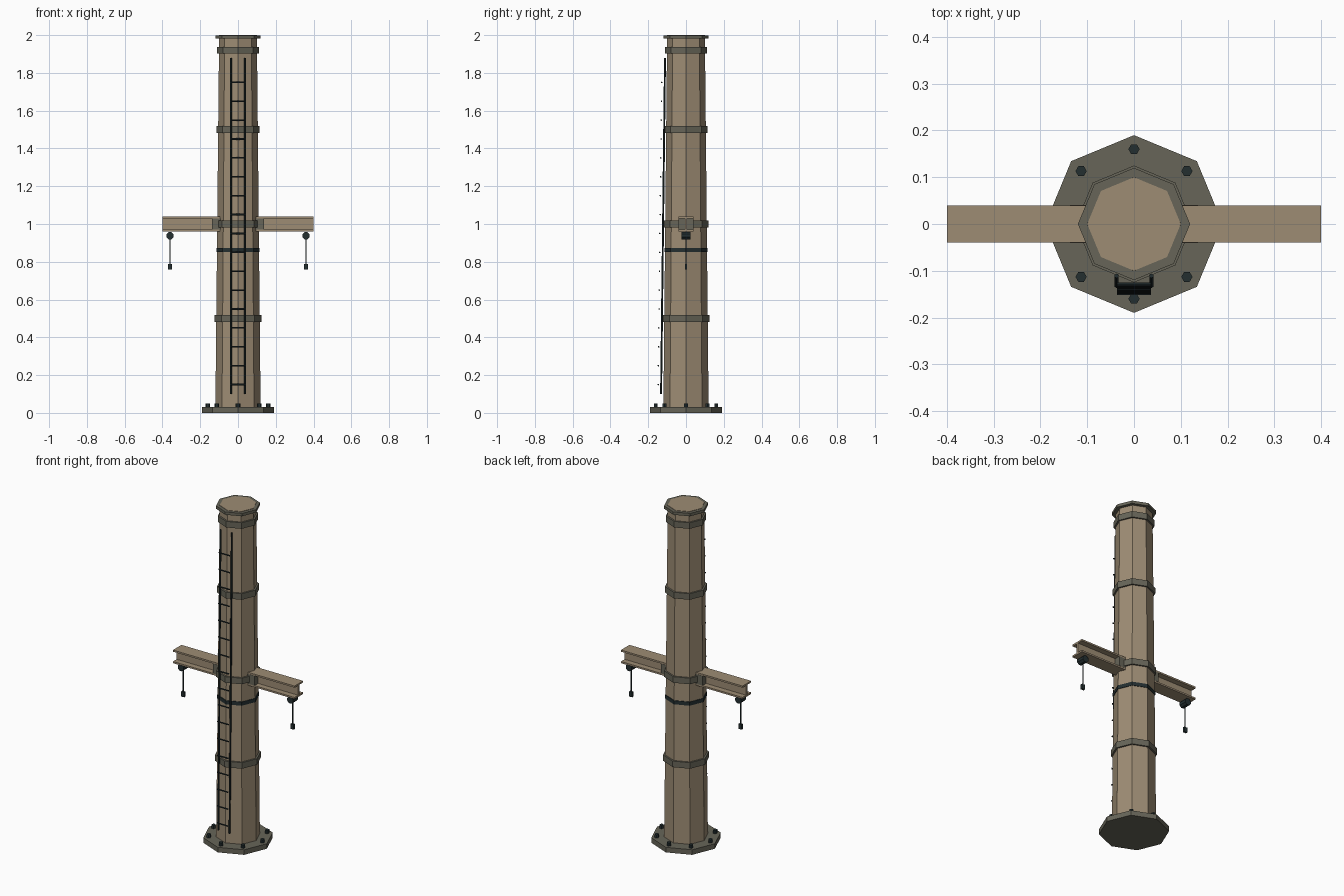
import bpy, bmesh, math
from mathutils import Vector, Matrix

cube = bpy.data.objects.get("Cube")
if cube:
    bpy.data.objects.remove(cube)


def material(name, rgb):
    m = bpy.data.materials.new(name)
    m.use_nodes = True
    m.diffuse_color = (*rgb, 1)
    bsdf = m.node_tree.nodes["Principled BSDF"]
    bsdf.inputs["Base Color"].default_value = (*rgb, 1)
    bsdf.inputs["Roughness"].default_value = 0.8
    return m


TAN = material("tan paint", (0.34, 0.265, 0.175))
GREY = material("olive grey steel", (0.135, 0.13, 0.098))
DARK = material("dark steel", (0.017, 0.028, 0.03))


def finish(name, bm, mat):
    mesh = bpy.data.meshes.new(name)
    bm.to_mesh(mesh)
    bm.free()
    mesh.materials.append(mat)
    obj = bpy.data.objects.new(name, mesh)
    bpy.context.collection.objects.link(obj)
    return obj


def rod(name, a, b, r1, r2, sides, mat, turn=0.0):
    """Flat-sided cylinder or cone from point a to point b."""
    a, b = Vector(a), Vector(b)
    d = b - a
    if d.x == 0 and d.y == 0:
        rot = Matrix.Identity(4)
    else:
        rot = d.to_track_quat("Z", "Y").to_matrix().to_4x4()
    bm = bmesh.new()
    bmesh.ops.create_cone(
        bm, cap_ends=True, segments=sides, radius1=r1, radius2=r2, depth=d.length,
        matrix=Matrix.Translation((a + b) / 2) @ rot @ Matrix.Rotation(turn, 4, "Z"))
    return finish(name, bm, mat)


def box(name, center, size, mat):
    bm = bmesh.new()
    bmesh.ops.create_cube(
        bm, size=1, matrix=Matrix.Translation(center) @ Matrix.Diagonal((*size, 1)))
    return finish(name, bm, mat)


def i_beam(name, x0, x1, z, width, height, flange, web, mat):
    """I-section extruded along x."""
    w, h, t = width / 2, height / 2, web / 2
    quarter = [(w, h), (w, h - flange), (t, h - flange)]
    right = quarter + [(y, -k) for y, k in reversed(quarter)]
    section = right + [(-y, k) for y, k in reversed(right)]
    bm = bmesh.new()
    face = bm.faces.new([bm.verts.new((x0, y, z + k)) for y, k in section])
    grown = bmesh.ops.extrude_face_region(bm, geom=[face])
    verts = [v for v in grown["geom"] if isinstance(v, bmesh.types.BMVert)]
    bmesh.ops.translate(bm, verts=verts, vec=(x1 - x0, 0, 0))
    bmesh.ops.recalc_face_normals(bm, faces=bm.faces)
    return finish(name, bm, mat)


def column_radius(z):
    return 0.12 - 0.01 * z


# Tapered octagonal column
rod("column", (0, 0, 0.001), (0, 0, 2), 0.12, 0.10, 8, TAN)

# Base plate with hex bolts
rod("base_plate", (0, 0, 0), (0, 0, 0.03), 0.19, 0.19, 8, GREY)
for i in range(8):
    a = i * math.pi / 4
    x, y = 0.16 * math.cos(a), 0.16 * math.sin(a)
    rod(f"base_bolt_{i + 1}", (x, y, 0.03), (x, y, 0.05), 0.012, 0.012, 6, DARK, math.pi / 2)

# Collars, cap and dark band
for i, z in enumerate((0.5, 1.0, 1.5, 1.92)):
    r = column_radius(z) + 0.01
    rod(f"collar_{i + 1}", (0, 0, z - 0.018), (0, 0, z + 0.018), r, r, 8, GREY)
rod("cap_rim", (0, 0, 1.981), (0, 0, 1.998), 0.12, 0.12, 8, GREY)
rod("dark_band", (0, 0, 0.852), (0, 0, 0.874), 0.115, 0.115, 8, DARK)

# Side arms with brackets and hoists
for side, s in (("left", 1), ("right", -1)):
    i_beam(f"{side}_arm", s * 0.095, s * 0.4, 1.0, 0.08, 0.078, 0.01, 0.012, TAN)
    box(f"{side}_bracket", (s * 0.112, 0, 1.0), (0.05, 0.082, 0.058), GREY)
    x = s * 0.36
    rod(f"{side}_pulley", (x, -0.024, 0.938), (x, 0.024, 0.938), 0.021, 0.021, 8, DARK,
        math.pi / 8)
    rod(f"{side}_cable", (x, 0, 0.78), (x, 0, 0.93), 0.003, 0.003, 6, DARK)
    box(f"{side}_hook_weight", (x, 0, 0.773), (0.02, 0.012, 0.03), DARK)

# Ladder following the taper of the column
LOW, HIGH = Vector((0, -0.132, 0.1)), Vector((0, -0.111, 1.88))
for side, x in (("left", 0.037), ("right", -0.037)):
    shift = Vector((x, 0, 0))
    rod(f"{side}_ladder_rail", LOW + shift, HIGH + shift, 0.005, 0.005, 6, DARK)
for i in range(17):
    z = 0.15 + 0.1 * i
    y = LOW.lerp(HIGH, (z - LOW.z) / (HIGH.z - LOW.z)).y - 0.016
    rod(f"ladder_rung_{i + 1}", (-0.036, y, z), (0.036, y, z), 0.0045, 0.0045, 6, DARK)
